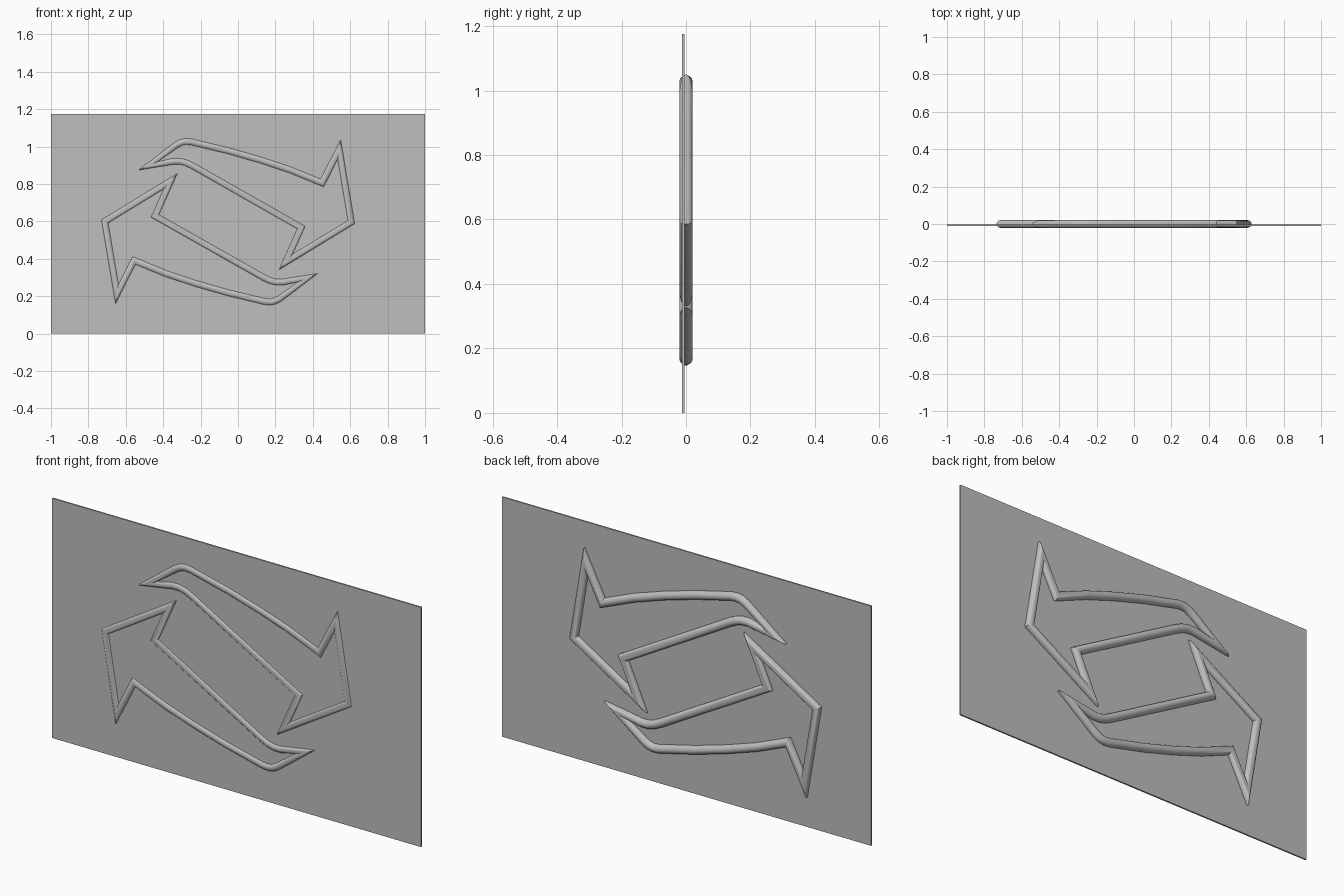
import bpy
import bmesh
import math
from mathutils import Vector

RADIUS = 0.0205
SIDES = 24
MITRE_LIMIT = 3.4
HEIGHT = 1.175

if "Cube" in bpy.data.objects:
    bpy.data.objects.remove(bpy.data.objects["Cube"])

grey = bpy.data.materials.new("plain grey")
grey.use_nodes = True
colour = (0.52, 0.52, 0.52, 1)
grey.diffuse_color = colour
grey.node_tree.nodes["Principled BSDF"].inputs["Base Color"].default_value = colour


def finish(name, bm):
    """Turn a bmesh into a named grey object."""
    bmesh.ops.recalc_face_normals(bm, faces=bm.faces)
    mesh = bpy.data.meshes.new(name)
    bm.to_mesh(mesh)
    bm.free()
    mesh.materials.append(grey)
    obj = bpy.data.objects.new(name, mesh)
    bpy.context.collection.objects.link(obj)
    return obj


def mitred_loop(name, path):
    """Sweep a round section along a closed x-z path with mitred corners."""
    points = [Vector(p) for p in path]
    count = len(points)
    bm = bmesh.new()
    rings = []
    for i, p in enumerate(points):
        before = (p - points[i - 1]).normalized()
        after = (points[(i + 1) % count] - p).normalized()
        n1 = Vector((-before.y, before.x))
        n2 = Vector((-after.y, after.x))
        across = (n1 + n2).normalized()
        across *= min(1 / max(across.dot(n1), 0.01), MITRE_LIMIT)
        ring = []
        for k in range(SIDES):
            a = math.tau * k / SIDES
            q = p + across * RADIUS * math.cos(a)
            ring.append(bm.verts.new((q.x, RADIUS * math.sin(a), q.y)))
        rings.append(ring)
    for i in range(count):
        a, b = rings[i], rings[(i + 1) % count]
        for k in range(SIDES):
            j = (k + 1) % SIDES
            bm.faces.new((a[k], a[j], b[j], b[k]))
    obj = finish(name, bm)
    bpy.ops.object.select_all(action='DESELECT')
    obj.select_set(True)
    bpy.context.view_layer.objects.active = obj
    bpy.ops.object.shade_smooth_by_angle(angle=math.radians(32))
    return obj


# Thin backing sheet, sitting just in front of the tube centres
bm = bmesh.new()
bmesh.ops.create_cube(bm, size=1)
for v in bm.verts:
    v.co = Vector((v.co.x * 2, v.co.y * 0.008 - 0.008, (v.co.z + 0.5) * HEIGHT))
finish("backing_sheet", bm)

# Curved arrow outline: tail tip, upper edge, arrow head, lower edge
arrow = [
    (-0.482, 0.896), (-0.33, 1.008), (-0.305, 1.022), (-0.28, 1.027),
    (-0.25, 1.025), (-0.20, 1.013), (-0.05, 0.977), (0.12, 0.928),
    (0.28, 0.875), (0.45, 0.805), (0.541, 0.985), (0.606, 0.596),
    (0.255, 0.382), (0.338, 0.567), (-0.24, 0.895), (-0.275, 0.912),
    (-0.31, 0.921), (-0.345, 0.921),
]
mitred_loop("upper_arrow_outline", arrow)

# The second arrow is the first turned half a circle
centre_x, centre_z = -0.053, 0.598
turned = [(2 * centre_x - x, 2 * centre_z - z) for x, z in arrow]
mitred_loop("lower_arrow_outline", turned)
